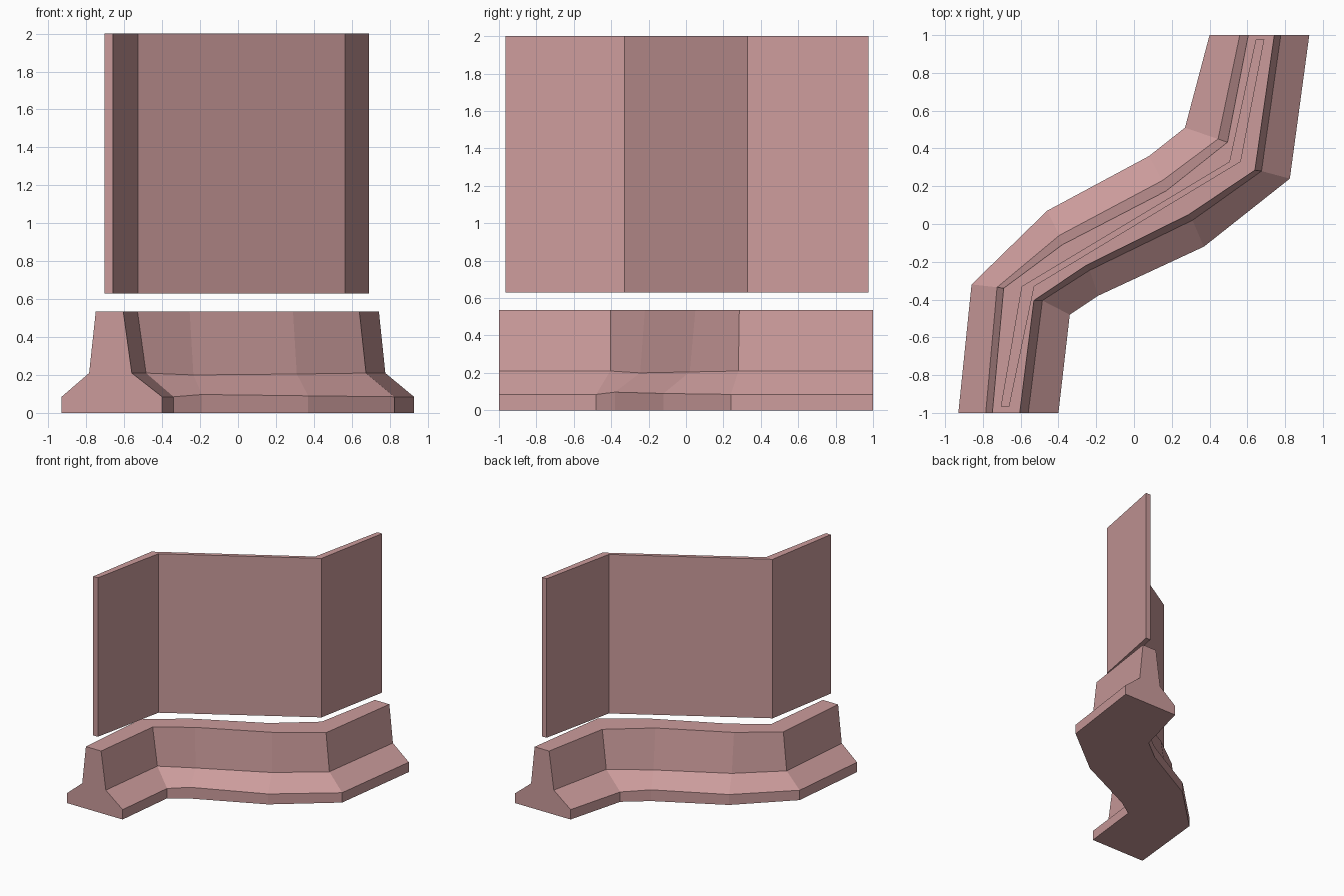
import bpy, bmesh

if "Cube" in bpy.data.objects:
    bpy.data.objects.remove(bpy.data.objects["Cube"])

mat = bpy.data.materials.new("dusty_pink")
mat.diffuse_color = (0.6, 0.33, 0.33, 1)
mat.use_nodes = True
mat.node_tree.nodes["Principled BSDF"].inputs["Base Color"].default_value = mat.diffuse_color


def loft(name, rings):
    """Skin a list of closed cross-sections and cap both ends."""
    bm = bmesh.new()
    rows = [[bm.verts.new(p) for p in ring] for ring in rings]
    n = len(rows[0])
    for a, b in zip(rows, rows[1:]):
        for i in range(n):
            j = (i + 1) % n
            bm.faces.new((a[i], a[j], b[j], b[i]))
    bm.faces.new(rows[0])
    bm.faces.new(rows[-1])
    bmesh.ops.recalc_face_normals(bm, faces=bm.faces)
    mesh = bpy.data.meshes.new(name)
    bm.to_mesh(mesh)
    bm.free()
    mesh.materials.append(mat)
    obj = bpy.data.objects.new(name, mesh)
    bpy.context.collection.objects.link(obj)
    return obj


# Plan-view edge lines of the barrier: foot, slope top and crest, on each side
foot_l = [(-.93, -1), (-.86, -.32), (-.46, .07), (.08, .36), (.27, .51), (.40, 1)]
foot_r = [(-.40, -1), (-.34, -.48), (-.19, -.38), (.37, -.12), (.825, .24), (.928, 1)]
slope_l = [(-.785, -1), (-.725, -.335), (-.395, -.06), (.15, .23), (.445, .45), (.56, 1)]
slope_r = [(-.56, -1), (-.485, -.405), (-.235, -.245), (.31, .02), (.675, .28), (.777, 1)]
crest_l = [(-.75, -1), (-.69, -.34), (-.38, -.11), (.17, .175), (.495, .433), (.605, 1)]
crest_r = [(-.605, -1), (-.53, -.405), (-.255, -.22), (.29, .05), (.64, .285), (.743, 1)]
# Slight height changes along the bend
foot_z = [.085, .085, .097, .09, .085, .085]
slope_z = [.21, .21, .20, .205, .21, .21]

# Road barrier
rings = []
for i in range(6):
    fz, sz = foot_z[i], slope_z[i]
    fzl, szl = foot_z[5 - i], slope_z[5 - i]
    rings.append([(*foot_l[i], 0), (*foot_l[i], fzl), (*slope_l[i], szl), (*crest_l[i], .535),
                  (*crest_r[i], .535), (*slope_r[i], sz), (*foot_r[i], fz), (*foot_r[i], 0)])
loft("barrier", rings)

# Folded panel floating above the barrier
panel_l = [(-.705, -.965), (-.595, -.33), (.505, .33), (.645, .977)]
panel_r = [(-.66, -.965), (-.528, -.33), (.565, .33), (.69, .977)]
loft("upper_panel", [[(*a, .63), (*a, 2), (*b, 2), (*b, .63)] for a, b in zip(panel_l, panel_r)])
